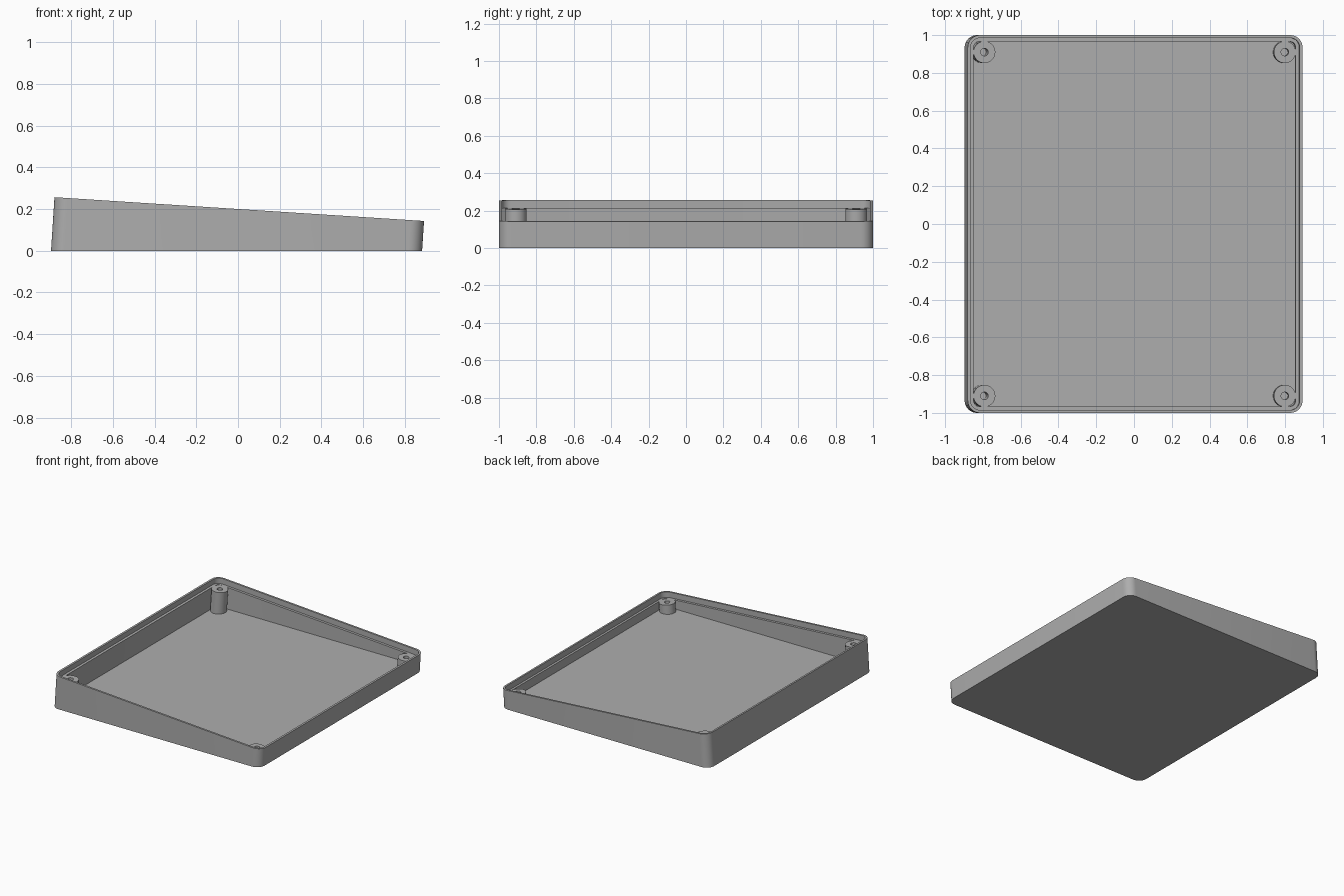
import bpy
import bmesh
from math import atan2, cos, sin, pi, radians
from mathutils import Vector

cube = bpy.data.objects.get("Cube")
if cube:
    bpy.data.objects.remove(cube)

# Sloping top frame: u runs down the slope, n points out of it
TILT = atan2(0.114, 1.772)
U = Vector((cos(TILT), 0, -sin(TILT)))
V = Vector((0, 1, 0))
N = Vector((sin(TILT), 0, cos(TILT)))
TOP = Vector((0.006, 0, 0.2))
HALF_U, HALF_V, CORNER = 0.888, 1.0, 0.065
LIP, WALL, LEDGE, FLOOR = 0.015, 0.034, -0.042, 0.04

grey = bpy.data.materials.new("grey plastic")
grey.use_nodes = True
colour = (0.42, 0.42, 0.42, 1)
grey.diffuse_color = colour
grey.node_tree.nodes["Principled BSDF"].inputs["Base Color"].default_value = colour


def at_depth(outline, w):
    """Place an outline parallel to the sloping top."""
    return [TOP + U * u + V * v + N * w for u, v in outline]


def at_height(outline, z):
    """Run an outline along the slope normal to a level plane."""
    points = at_depth(outline, 0)
    return [p + N * ((z - p.z) / N.z) for p in points]


def rounded(inset, steps=8):
    r = CORNER - inset
    outline = []
    for i, (sx, sy) in enumerate([(1, 1), (-1, 1), (-1, -1), (1, -1)]):
        for k in range(steps + 1):
            a = (i + k / steps) * pi / 2
            outline.append((sx * (HALF_U - CORNER) + r * cos(a),
                            sy * (HALF_V - CORNER) + r * sin(a)))
    return outline


def circle(u, v, r, sides=32):
    return [(u + r * cos(2 * pi * k / sides), v + r * sin(2 * pi * k / sides))
            for k in range(sides)]


def loft(name, loops, capped):
    bm = bmesh.new()
    rings = [[bm.verts.new(p) for p in loop] for loop in loops]
    for a, b in zip(rings, rings[1:]):
        for i in range(len(a)):
            j = (i + 1) % len(a)
            bm.faces.new((a[i], a[j], b[j], b[i]))
    if capped:
        bm.faces.new(rings[0][::-1])
        bm.faces.new(rings[-1])
    mesh = bpy.data.meshes.new(name)
    bm.to_mesh(mesh)
    bm.free()
    mesh.materials.append(grey)
    obj = bpy.data.objects.new(name, mesh)
    bpy.context.collection.objects.link(obj)
    bpy.ops.object.select_all(action="DESELECT")
    obj.select_set(True)
    bpy.context.view_layer.objects.active = obj
    bpy.ops.object.shade_smooth_by_angle(angle=radians(30))
    return obj


# Wedge tray: outside wall, rim, recessed ledge, inside wall and floor
outer, lip, inner = rounded(0), rounded(LIP), rounded(WALL)
loft("tray", [at_height(outer, 0), at_depth(outer, 0),
              at_depth(lip, 0), at_depth(lip, LEDGE),
              at_depth(inner, LEDGE), at_height(inner, FLOOR)], True)

# Screw posts with open holes in the four corners
for end, su in (("left", 1), ("right", -1)):
    for side, sv in (("front", -1), ("back", 1)):
        post = circle(su * 0.797, sv * 0.91, 0.058)
        hole = circle(su * 0.797, sv * 0.91, 0.02)
        top = LEDGE + 0.001
        loft(f"{side}_{end}_screw_post",
             [at_height(post, FLOOR), at_depth(post, top),
              at_depth(hole, top), at_height(hole, FLOOR)], False)
